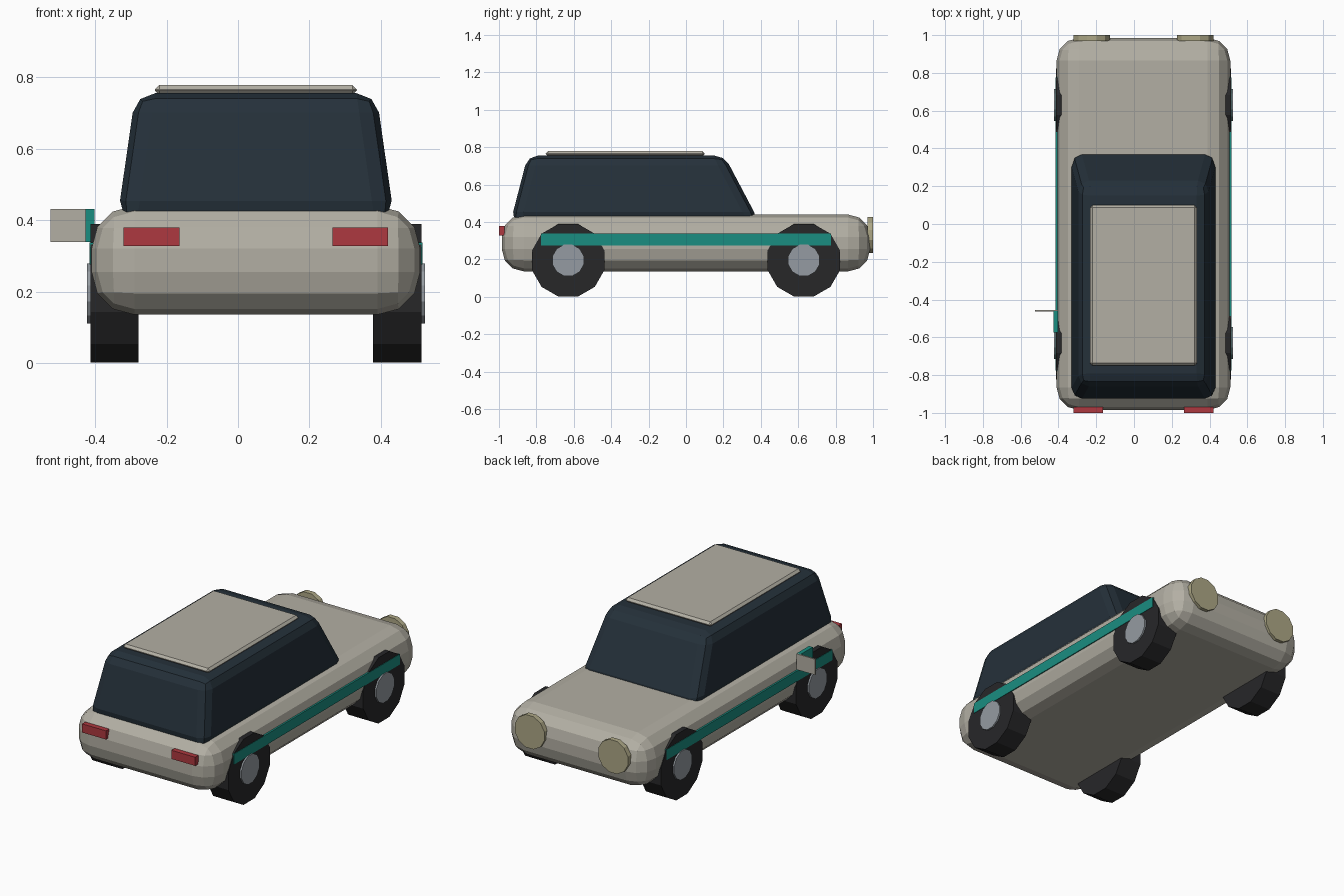
import bpy, bmesh, math
from mathutils import Matrix, Vector

if "Cube" in bpy.data.objects:
    bpy.data.objects.remove(bpy.data.objects["Cube"])

CX = 0.05  # centre line of the car (the open fuel flap shifts it)


def material(name, rgb):
    m = bpy.data.materials.new(name)
    m.diffuse_color = (*rgb, 1)
    m.use_nodes = True
    m.node_tree.nodes["Principled BSDF"].inputs["Base Color"].default_value = m.diffuse_color
    return m


PAINT = material("paint", (0.45, 0.43, 0.37))
GLASS = material("glass", (0.018, 0.03, 0.042))
RUBBER = material("rubber", (0.02, 0.02, 0.022))
METAL = material("metal", (0.30, 0.33, 0.36))
TEAL = material("teal", (0.01, 0.27, 0.22))
RED = material("red", (0.42, 0.04, 0.05))
LENS = material("lens", (0.42, 0.39, 0.24))


def finish(name, bm, mat, bevel=0, segments=1):
    if bevel:
        bmesh.ops.bevel(bm, geom=bm.edges[:], offset=bevel, segments=segments,
                        profile=0.5, affect='EDGES', clamp_overlap=True)
    bmesh.ops.recalc_face_normals(bm, faces=bm.faces[:])
    me = bpy.data.meshes.new(name)
    bm.to_mesh(me)
    bm.free()
    me.materials.append(mat)
    ob = bpy.data.objects.new(name, me)
    bpy.context.collection.objects.link(ob)
    return ob


def box(name, lo, hi, mat, bevel=0, segments=1):
    lo, hi = Vector(lo), Vector(hi)
    bm = bmesh.new()
    bmesh.ops.create_cube(bm, size=1)
    for v in bm.verts:
        v.co = Vector((lo[i] + (v.co[i] + 0.5) * (hi[i] - lo[i]) for i in range(3)))
    return finish(name, bm, mat, bevel, segments)


def disc(name, centre, radius, depth, axis, mat, sides=12):
    bm = bmesh.new()
    bmesh.ops.create_cone(bm, cap_ends=True, segments=sides, radius1=radius,
                          radius2=radius, depth=depth)
    # half-step turn puts a flat at the bottom
    turn = Matrix.Rotation(math.pi / 2, 4, 'Y' if axis == 'X' else 'X')
    spin = Matrix.Rotation(math.pi / sides, 4, 'Z')
    bmesh.ops.transform(bm, matrix=Matrix.Translation(centre) @ turn @ spin, verts=bm.verts)
    return finish(name, bm, mat)


# Rounded lower body
box("body", (CX - 0.46, -0.985, 0.135), (CX + 0.46, 0.985, 0.44), PAINT, 0.12, 3)

# Tapered glass cabin
bm = bmesh.new()
bmesh.ops.create_cube(bm, size=2)
for v in bm.verts:
    top = v.co.z > 0
    half = 0.337 if top else 0.388
    back, front = (-0.846, 0.205) if top else (-0.938, 0.392)
    v.co = (CX + half * v.co.x, front if v.co.y > 0 else back, 0.755 if top else 0.40)
finish("cabin", bm, GLASS, 0.055, 2)

# Roof panel
box("roof_panel", (CX - 0.283, -0.75, 0.75), (CX + 0.283, 0.10, 0.778), PAINT, 0.013)

for s, side in ((-1, "left"), (1, "right")):
    # Wheels and hubs
    for y, end in ((-0.63, "tail"), (0.63, "nose")):
        disc(f"wheel_{end}_{side}", (CX + s * 0.396, y, 0.195), 0.201, 0.135, 'X', RUBBER)
        disc(f"hub_{end}_{side}", (CX + s * 0.455, y, 0.195), 0.087, 0.036, 'X', METAL)
    # Side stripe
    xs = sorted((CX + s * 0.452, CX + s * 0.466))
    box(f"stripe_{side}", (xs[0], -0.775, 0.275), (xs[1], 0.775, 0.337), TEAL)
    # Round and rectangular lamps
    disc(f"headlight_{side}", (CX + s * 0.273, 0.985, 0.33), 0.1, 0.03, 'Y', LENS)
    x = CX + s * 0.292
    box(f"tail_light_{side}", (x - 0.078, -1.0, 0.328), (x + 0.078, -0.97, 0.379), RED)

# Open fuel flap and its teal port
box("fuel_port", (-0.427, -0.575, 0.338), (-0.402, -0.46, 0.431), TEAL)
box("fuel_flap", (-0.525, -0.463, 0.338), (-0.405, -0.455, 0.431), PAINT)
